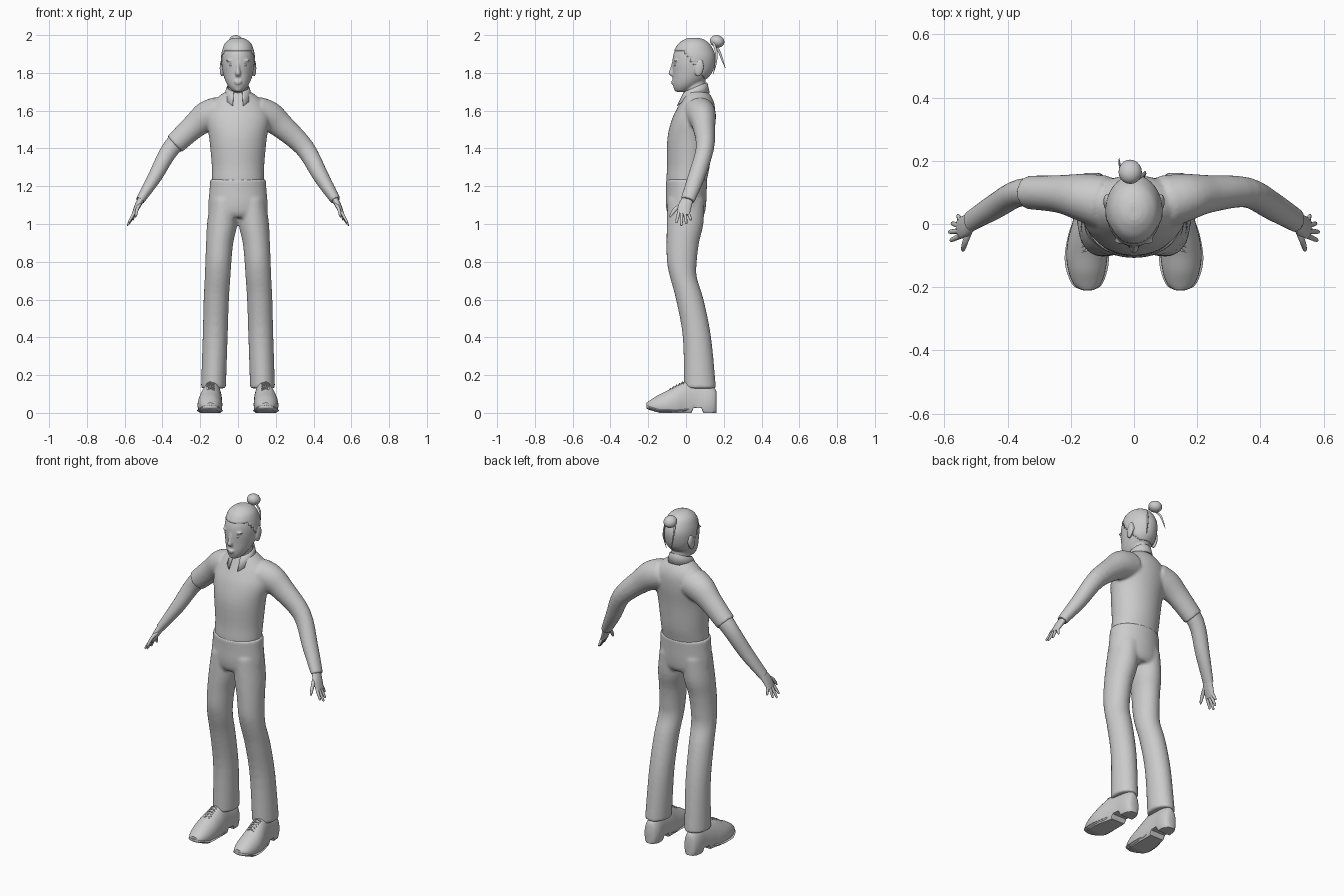
import bpy, bmesh
from math import sin, cos, pi, radians
from mathutils import Vector, Matrix

X, Y, Z = Vector((1, 0, 0)), Vector((0, 1, 0)), Vector((0, 0, 1))


def spline(rows, sub):
    """Catmull-Rom resampling of (x, y, z, a, b) rows."""
    r = [Vector(v) for v in rows]
    out = []
    for i in range(len(r) - 1):
        p0, p1, p2, p3 = r[max(i - 1, 0)], r[i], r[i + 1], r[min(i + 2, len(r) - 1)]
        for k in range(sub):
            t = k / sub
            out.append(0.5 * (2 * p1 + (p2 - p0) * t + (2 * p0 - 5 * p1 + 4 * p2 - p3) * t * t
                              + (3 * p1 - p0 - 3 * p2 + p3) * t ** 3))
    return out + [r[-1]]


def loft(bm, rows, s=1, axis=None, ref=Y, n=24, sub=4, grow=0.0):
    """Oval tube; b is the radius along ref, a the radius across it; s mirrors x."""
    pts = spline(rows, sub)
    c = [Vector(p[:3]) for p in pts]
    rings = []
    for i, p in enumerate(pts):
        t = axis or (c[min(i + 1, len(c) - 1)] - c[max(i - 1, 0)]).normalized()
        u = (ref - t * ref.dot(t)).normalized()
        v = u.cross(t)
        ring = []
        for k in range(n):
            w = 2 * pi * k / n
            q = c[i] + u * (p[4] + grow) * cos(w) + v * (p[3] + grow) * sin(w)
            ring.append(bm.verts.new((q.x * s, q.y, q.z)))
        rings.append(ring)
    for r0, r1 in zip(rings, rings[1:]):
        for k in range(n):
            bm.faces.new((r0[k], r0[(k + 1) % n], r1[(k + 1) % n], r1[k]))
    bm.faces.new(rings[0])
    bm.faces.new(rings[-1])


def ball(bm, loc, rad, tilt=0.0):
    m = Matrix.Translation(loc) @ Matrix.Rotation(tilt, 4, 'X') @ Matrix.Diagonal((*rad, 1))
    bmesh.ops.create_uvsphere(bm, u_segments=20, v_segments=12, radius=1, matrix=m)


def finish(name, bm, voxel=0, smooth=0, thick=0):
    bmesh.ops.recalc_face_normals(bm, faces=bm.faces)
    me = bpy.data.meshes.new(name)
    bm.to_mesh(me)
    bm.free()
    ob = bpy.data.objects.new(name, me)
    bpy.context.collection.objects.link(ob)
    bpy.ops.object.select_all(action='DESELECT')
    ob.select_set(True)
    bpy.context.view_layer.objects.active = ob
    bpy.ops.object.shade_smooth_by_angle(angle=radians(45))
    if voxel:
        m = ob.modifiers.new("merge", 'REMESH')
        m.mode, m.voxel_size, m.use_smooth_shade = 'VOXEL', voxel, True
        m = ob.modifiers.new("soften", 'SMOOTH')
        m.factor, m.iterations = 0.5, smooth
    if thick:
        ob.modifiers.new("thickness", 'SOLIDIFY').thickness = thick
    return ob


# Head with face features and ears
HEAD = [(0, .04, 1.985, .02, .025), (0, .043, 1.975, .045, .052), (0, .042, 1.95, .07, .083),
        (0, .042, 1.90, .085, .108), (0, .039, 1.85, .087, .111), (0, .032, 1.80, .08, .102),
        (0, .015, 1.76, .068, .085), (0, -.003, 1.73, .052, .065), (0, -.02, 1.707, .032, .038),
        (0, -.024, 1.698, .015, .02)]
bm = bmesh.new()
loft(bm, HEAD, axis=Z, n=32)
loft(bm, [(0, -.062, 1.865, .008, .010), (0, -.067, 1.825, .010, .017),
          (0, -.071, 1.797, .015, .022), (0, -.066, 1.782, .011, .014)], axis=Z)
ball(bm, (0, -.068, 1.754), (.022, .012, .006))
ball(bm, (0, -.067, 1.744), (.018, .011, .006))
ball(bm, (0, -.05, 1.715), (.020, .014, .014))
loft(bm, [(0, .06, 1.60, .06, .06), (0, .052, 1.70, .050, .055), (0, .045, 1.80, .05, .055)], axis=Z)
for s in (-1, 1):
    ball(bm, (s * .036, -.053, 1.866), (.027, .012, .007))
    ball(bm, (s * .086, .07, 1.825), (.011, .024, .045), -.2)
finish("head", bm, .005, 2)

# Eyes
for s in (-1, 1):
    bm = bmesh.new()
    ball(bm, (s * .033, -.051, 1.842), (.015, .013, .009))
    finish("eye", bm)

# Hair cap cut along the hairline
bm = bmesh.new()
loft(bm, HEAD[:7], axis=Z, n=40, sub=6, grow=.003)
cut = []
for f in bm.faces:
    q = f.calc_center_median()
    if q.z < 1.915 - .145 * min(max((q.y + .01) / .11, 0), 1):
        cut.append(f)
bmesh.ops.delete(bm, geom=cut, context='FACES')
finish("hair_cap", bm, thick=.005)

# Bun and loose strands
bm = bmesh.new()
ball(bm, (-.012, .165, 1.967), (.037, .039, .032), -.3)
finish("hair_bun", bm)
bm = bmesh.new()
loft(bm, [(-.025, .14, 1.96, .004, .006), (-.042, .172, 1.92, .003, .007),
          (-.046, .192, 1.87, .003, .005), (-.047, .208, 1.825, .001, .001)], n=8)
loft(bm, [(.015, .145, 1.96, .004, .006), (.034, .16, 1.91, .003, .007),
          (.035, .157, 1.85, .003, .005), (.03, .143, 1.79, .001, .001)], n=8)
finish("hair_strands", bm)

# Shirt: torso with one long sleeve and one pushed-up sleeve
ARM = [(.10, .07, 1.59, .085, .085), (.165, .085, 1.568, .082, .075), (.235, .095, 1.515, .066, .06),
       (.355, .10, 1.40, .052, .048), (.44, .055, 1.25, .042, .045), (.518, .008, 1.125, .028, .038)]
bm = bmesh.new()
loft(bm, [(0, .003, 1.18, .13, .10), (0, .003, 1.23, .137, .107), (0, .013, 1.31, .139, .113),
          (0, .02, 1.45, .152, .119), (0, .038, 1.55, .168, .114), (0, .055, 1.62, .152, .098),
          (0, .06, 1.665, .115, .08), (0, .056, 1.70, .068, .06)], axis=Z, n=40)
loft(bm, ARM)
loft(bm, ARM[:3] + [(.335, .10, 1.423, .057, .053)], s=-1)
finish("shirt", bm, .008, 5)

# Folded collar, open at the front
bm = bmesh.new()
n = 32
grid = []
for k in range(n + 1):
    w = radians(22 + 316 * k / n)
    t = (1 - cos(w)) / 2
    ring = [(.054, .057, .05, 1.64 + .04 * t), (.056, .060, .05, 1.70 + .05 * t),
            (.062, .066, .048, 1.695 + .05 * t), (.074, .090, .036, 1.61 + .085 * t ** .5)]
    grid.append([bm.verts.new((rx * sin(w), cy - ry * cos(w), z)) for rx, ry, cy, z in ring])
for g0, g1 in zip(grid, grid[1:]):
    for j in range(3):
        bm.faces.new((g0[j], g1[j], g1[j + 1], g0[j + 1]))
finish("collar", bm, thick=.004)

# Bare arms and hands
for s in (-1, 1):
    bm = bmesh.new()
    loft(bm, ARM[2:], s=s, grow=-.005)
    finish("bare_arm", bm)
    bm = bmesh.new()
    loft(bm, [(.508, .014, 1.14, .019, .029), (.532, -.006, 1.095, .016, .035),
              (.553, -.014, 1.05, .010, .033)], s=s)
    tips = [(.557, .028, 1.02), (.577, .002, 1.0), (.586, -.025, .99), (.581, -.052, 1.005)]
    for tip, y in zip(tips, (.010, -.006, -.022, -.038)):
        base = Vector((.549, y, 1.06))
        tip = Vector(tip)
        loft(bm, [(*base, .009, .009), (*base.lerp(tip, .6), .007, .008),
                  (*base.lerp(tip, .92), .005, .006), (*tip, .002, .002)], s=s, n=10)
    loft(bm, [(.52, -.02, 1.105, .010, .012), (.533, -.055, 1.08, .009, .011),
              (.54, -.078, 1.05, .007, .008), (.543, -.085, 1.035, .002, .002)], s=s, n=10)
    finish("hand", bm)

# Trousers: hips and two legs merged
LEG = [(.072, .0, 1.13, .075, .098), (.084, -.005, 1.0, .080, .097), (.097, -.017, .9, .072, .086),
       (.104, -.022, .8, .069, .079), (.108, -.014, .72, .068, .071), (.115, .02, .6, .067, .073),
       (.121, .058, .4, .066, .075), (.130, .074, .13, .066, .085)]
bm = bmesh.new()
loft(bm, [(0, .003, 1.237, .147, .110), (0, .002, 1.18, .151, .108), (0, .0, 1.11, .157, .107),
          (0, .0, 1.06, .155, .10), (0, .0, 1.035, .13, .085)], axis=Z, n=40)
for s in (-1, 1):
    loft(bm, LEG, s=s, axis=Z, n=28)
finish("trousers", bm, .009, 4)


# Shoes with heel and arch formed by clamping the underside
def floor(y):
    if y < -.14:
        return (-.14 - y) * .35
    return .026 if .03 < y < .083 else 0


for s in (-1, 1):
    bm = bmesh.new()
    loft(bm, [(.147, -.208, .042, .012, .020), (.148, -.19, .035, .032, .042),
              (.149, -.15, .035, .058, .058), (.149, -.10, .04, .077, .065),
              (.146, -.05, .045, .10, .063), (.14, .0, .055, .112, .056),
              (.135, .06, .05, .118, .049), (.132, .12, .05, .10, .047),
              (.132, .152, .05, .08, .036), (.132, .162, .05, .06, .02)], s=s, axis=Y, ref=X, n=32, sub=6)
    for v in bm.verts:
        v.co.z = max(v.co.z, floor(v.co.y))
    finish("shoe", bm)
    # Sole rim widening the base of the shoe
    bm = bmesh.new()
    loft(bm, [(.147, -.21, .012, .008, .012), (.148, -.195, .012, .012, .044),
              (.149, -.15, .012, .012, .064), (.149, -.10, .012, .012, .070),
              (.145, -.03, .012, .012, .062), (.138, .02, .02, .012, .050)],
         s=s, axis=Y, ref=X, n=16)
    for v in bm.verts:
        v.co.z = max(v.co.z + max(-.14 - v.co.y, 0) * .3, 0)
    finish("sole", bm)
    # Crossed laces
    bm = bmesh.new()
    for i in range(5):
        y, z = -.082 + .016 * i, .127 + .0085 * i
        for d in (-1, 1):
            loft(bm, [(.125, y - d * .006, z - .007, .003, .003), (.145, y, z + .003, .003, .003),
                      (.165, y + d * .006, z - .007, .003, .003)], s=s, n=6, sub=2)
    finish("laces", bm)
